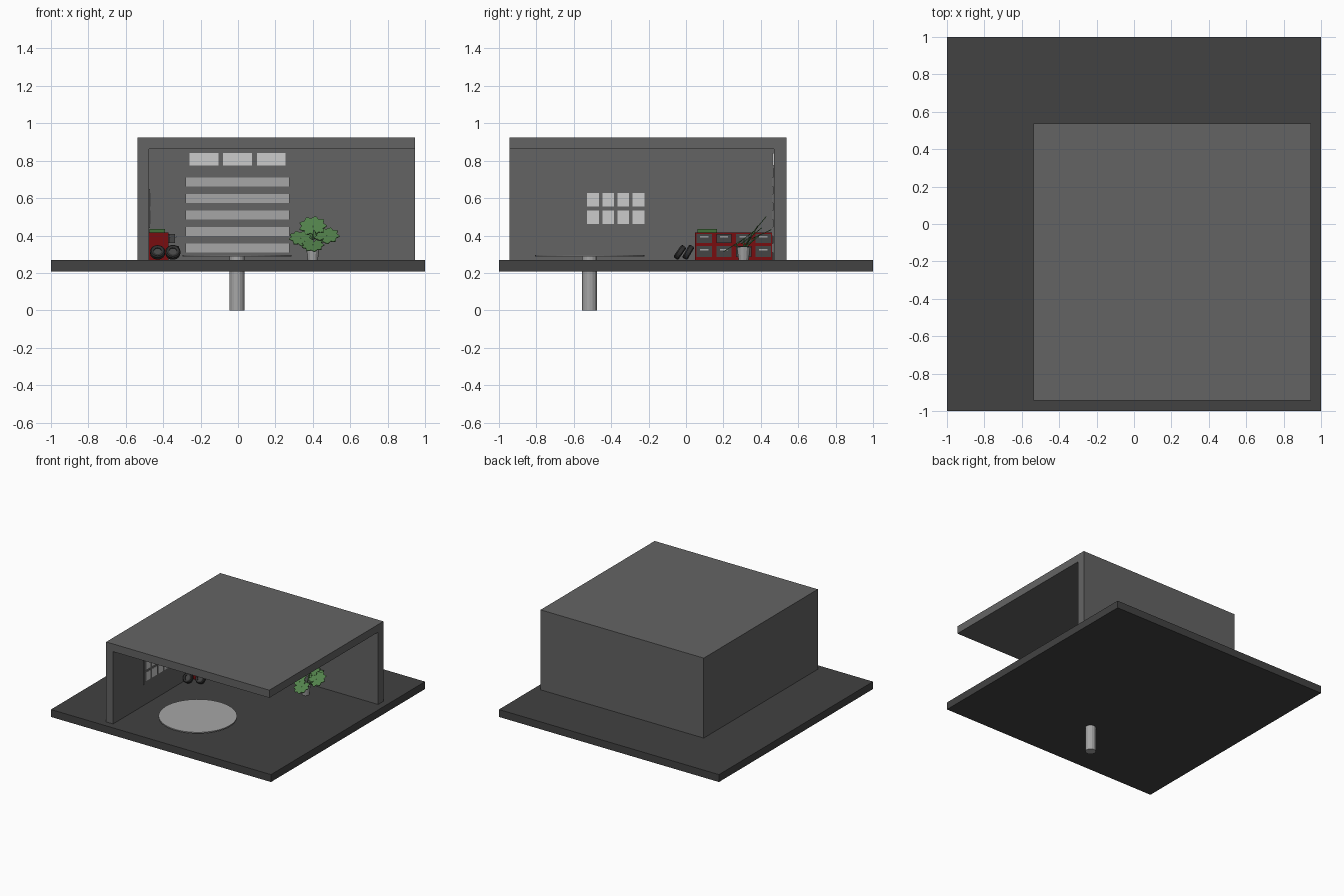
import bpy, bmesh, math
from mathutils import Matrix, Vector

if "Cube" in bpy.data.objects:
    bpy.data.objects.remove(bpy.data.objects["Cube"])


def material(name, rgb):
    m = bpy.data.materials.new(name)
    m.diffuse_color = (*rgb, 1)
    m.use_nodes = True
    m.node_tree.nodes["Principled BSDF"].inputs["Base Color"].default_value = m.diffuse_color
    return m


WALL = material("wall grey", (0.127, 0.127, 0.127))
FLOOR = material("floor charcoal", (0.054, 0.054, 0.054))
LIGHT = material("light grey", (0.38, 0.38, 0.38))
PANE = material("pale pane", (0.60, 0.60, 0.60))
RED = material("deep red", (0.19, 0.004, 0.005))
DARK = material("drawer grey", (0.06, 0.06, 0.06))
RUBBER = material("rubber black", (0.03, 0.03, 0.03))
GREEN = material("leaf green", (0.085, 0.22, 0.07))
BOX_GREEN = material("case green", (0.05, 0.16, 0.04))


def finish(name, bm, mat):
    bmesh.ops.recalc_face_normals(bm, faces=bm.faces)
    me = bpy.data.meshes.new(name)
    bm.to_mesh(me)
    bm.free()
    me.materials.append(mat)
    ob = bpy.data.objects.new(name, me)
    bpy.context.collection.objects.link(ob)
    return ob


def box(name, x, y, z, mat):
    """Box from (min, max) pairs."""
    bm = bmesh.new()
    size = Matrix.Diagonal((x[1] - x[0], y[1] - y[0], z[1] - z[0], 1))
    mid = Matrix.Translation([(a + b) / 2 for a, b in (x, y, z)])
    bmesh.ops.create_cube(bm, size=1, matrix=mid @ size)
    return finish(name, bm, mat)


def cone(name, x, y, z0, z1, r0, r1, sides, mat):
    bm = bmesh.new()
    bmesh.ops.create_cone(bm, cap_ends=True, segments=sides, radius1=r0, radius2=r1,
                          depth=z1 - z0, matrix=Matrix.Translation((x, y, (z0 + z1) / 2)))
    return finish(name, bm, mat)


# Floor slab, walls and roof; front and right sides stay open
box("floor_slab", (-1, 1), (-1, 1), (0.207, 0.268), FLOOR)
box("left_wall", (-0.538, -0.475), (-0.943, 0.538), (0.268, 0.862), WALL)
box("back_wall", (-0.475, 0.945), (0.47, 0.538), (0.268, 0.862), WALL)
box("roof", (-0.538, 0.945), (-0.943, 0.538), (0.862, 0.925), WALL)

# Turntable on its post
cone("turntable_post", -0.005, -0.515, 0, 0.288, 0.04, 0.04, 16, LIGHT)
cone("turntable_disc", -0.005, -0.515, 0.288, 0.297, 0.292, 0.292, 48, LIGHT)

# Garage door with light slats and three panes above
box("garage_door", (-0.28, 0.275), (0.464, 0.47), (0.268, 0.758), WALL)
for i in range(5):
    z = 0.687 - i * 0.0885
    box("door_slat", (-0.28, 0.275), (0.46, 0.466), (z - 0.024, z + 0.024), LIGHT)
for x in (-0.182, -0.002, 0.178):
    box("door_window", (x - 0.077, x + 0.077), (0.463, 0.47), (0.773, 0.842), PANE)

# Side window: frame and eight panes
box("side_window_frame", (-0.475, -0.470), (-0.55, -0.20), (0.44, 0.648), WALL)
for i in range(4):
    y = -0.497 + i * 0.081
    for z in (0.592, 0.498):
        box("side_window_pane", (-0.472, -0.467), (y - 0.031, y + 0.031),
            (z - 0.036, z + 0.036), PANE)

# Red tool cabinet, two rows of drawers, a few pulled out
box("cabinet", (-0.475, -0.372), (0.047, 0.463), (0.27, 0.417), RED)
pulled = {(1, 0): 0.03, (2, 1): 0.05}
for col in range(4):
    y = 0.098 + col * 0.105
    for row, z in enumerate((0.384, 0.314)):
        out = -0.366 + pulled.get((col, row), 0)
        h = 0.024 if row == 0 else 0.03
        box("drawer", (-0.40, out), (y - 0.041, y + 0.041), (z - h, z + h), DARK)
        box("drawer_handle", (out, out + 0.007), (y - 0.022, y + 0.022),
            (z + 0.005, z + 0.013), LIGHT)
box("green_case", (-0.472, -0.39), (0.062, 0.165), (0.417, 0.434), BOX_GREEN)


# Tyres leaning towards the cabinet: square ring profile spun round the axle
def tyre(name, loc, tilt):
    bm = bmesh.new()
    profile = [(0.021, -0.013), (0.034, -0.016), (0.040, -0.010),
               (0.040, 0.010), (0.034, 0.016), (0.021, 0.013)]
    n = 20
    rings = []
    for i in range(n):
        a = 2 * math.pi * i / n
        rings.append([bm.verts.new((r * math.cos(a), w, r * math.sin(a))) for r, w in profile])
    for i in range(n):
        p, q = rings[i], rings[(i + 1) % n]
        for j in range(6):
            k = (j + 1) % 6
            bm.faces.new((p[j], p[k], q[k], q[j]))
    ob = finish(name, bm, RUBBER)
    ob.matrix_world = Matrix.Translation(loc) @ Matrix.Rotation(math.radians(tilt), 4, 'X')
    hub = cone(name + "_hub", 0, 0, -0.007, 0.007, 0.022, 0.022, 16, DARK)
    hub.matrix_world = ob.matrix_world @ Matrix.Rotation(math.pi / 2, 4, 'X')


tyre("tyre_left", (-0.43, -0.033, 0.310), -35)
tyre("tyre_right", (-0.348, 0.012, 0.310), -30)

# Potted plant: tapered pot, stems and scalloped leaves
POT = Vector((0.40, 0.308, 0.33))
cone("plant_pot", POT.x, POT.y, 0.268, 0.338, 0.027, 0.036, 12, LIGHT)
cone("pot_soil", POT.x, POT.y, 0.336, 0.341, 0.030, 0.030, 12, FLOOR)


def leaf(centre, width, length, pitch, turn):
    """Flat leaf with lobed edge, pitched up towards the back, turned in its plane."""
    bm = bmesh.new()
    n = 36
    pts = []
    for i in range(n):
        a = 2 * math.pi * i / n
        r = 1 + 0.13 * math.cos(9 * a + math.pi / 2)
        if abs(a - 1.5 * math.pi) < 0.1:
            r = 0.5     # notch where the stem joins
        pts.append(bm.verts.new((width / 2 * r * math.cos(a), length / 2 * r * math.sin(a), 0)))
    bm.faces.new(pts)
    ob = finish("leaf", bm, GREEN)
    solid = ob.modifiers.new("thickness", 'SOLIDIFY')
    solid.thickness = 0.004
    ob.matrix_world = (Matrix.Translation(centre) @ Matrix.Rotation(math.radians(pitch), 4, 'X')
                       @ Matrix.Rotation(math.radians(turn), 4, 'Z'))
    # stem from the pot to the leaf
    d = Vector(centre) - POT
    stem = cone("leaf_stem", 0, 0, 0, d.length, 0.005, 0.003, 6, GREEN)
    stem.matrix_world = Matrix.Translation(POT) @ d.to_track_quat('Z', 'Y').to_matrix().to_4x4()


leaf((0.400, 0.385, 0.452), 0.135, 0.120, 50, 10)
leaf((0.475, 0.350, 0.400), 0.120, 0.130, 38, -35)
leaf((0.335, 0.310, 0.385), 0.105, 0.125, 38, 40)
leaf((0.430, 0.395, 0.405), 0.110, 0.120, 25, -15)
leaf((0.400, 0.255, 0.350), 0.110, 0.120, 32, 170)
